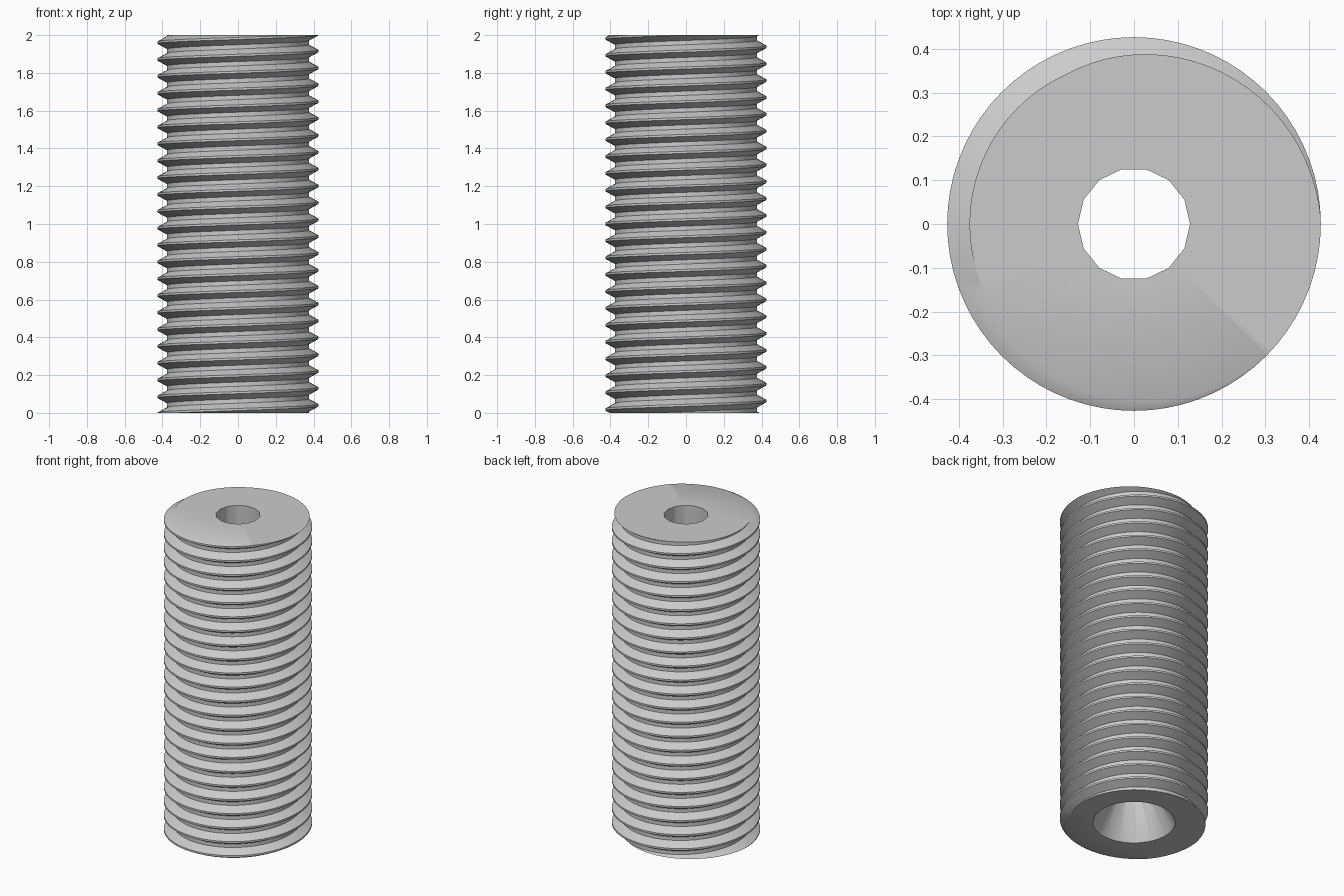
import bpy, bmesh
from math import pi, sin, cos, tau

if "Cube" in bpy.data.objects:
    bpy.data.objects.remove(bpy.data.objects["Cube"])

HEIGHT = 2.0
CREST, ROOT = 0.427, 0.376      # outer and inner thread radii
PITCH = 0.0893
TURNS = 25
START = HEIGHT - 24 * PITCH + PITCH / 18   # height of the lowest crest at angle 0
SEGMENTS = 72
BORE, BORE_SIDES = 0.128, 14
SINK, SINK_DEPTH = 0.237, 0.2   # countersink in the underside
BORE_STEPS = BORE_SIDES * 4

# Single steel material
steel = bpy.data.materials.new("steel grey")
steel.use_nodes = True
colour = (0.6, 0.6, 0.6, 1)
steel.diffuse_color = colour
steel.node_tree.nodes["Principled BSDF"].inputs["Base Color"].default_value = colour

bm = bmesh.new()


def point(radius, angle, z):
    return bm.verts.new((radius * cos(angle), radius * sin(angle), z))


# Helical thread: flat crest, flank, flat root, flank, stacked turn by turn
profile = [(CREST, -1 / 16), (CREST, 1 / 16), (ROOT, 3 / 8), (ROOT, 5 / 8)]
columns = []
for i in range(SEGMENTS):
    turn = i / SEGMENTS
    columns.append([point(r, turn * tau, START + PITCH * (turn + k - 2 + dz))
                    for k in range(TURNS + 4) for r, dz in profile])
step = len(profile)
columns.append(columns[0][step:])      # the last column meets the first, one turn up
for a, b in zip(columns, columns[1:]):
    for j in range(min(len(a), len(b)) - 1):
        bm.faces.new((a[j], b[j], b[j + 1], a[j + 1]))

# Cut the thread square at both ends
for z, up in ((0, -1), (HEIGHT, 1)):
    bmesh.ops.bisect_plane(bm, geom=bm.verts[:] + bm.edges[:] + bm.faces[:], dist=1e-5,
                           plane_co=(0, 0, z), plane_no=(0, 0, up), clear_outer=True)

# Faceted bore opening into a conical countersink
rings = []
for i in range(BORE_STEPS):
    angle = i * tau / BORE_STEPS
    half = pi / BORE_SIDES
    r = BORE * cos(half) / cos(angle % (2 * half) - half)
    meet = SINK_DEPTH * (SINK - r) / (SINK - BORE)
    rings.append([point(SINK, angle, 0), point(r, angle, meet), point(r, angle, HEIGHT)])
for a, b in zip(rings, rings[1:] + rings[:1]):
    for j in range(2):
        bm.faces.new((a[j], a[j + 1], b[j + 1], b[j]))

# Flat end faces between thread and bore
for z in (0, HEIGHT):
    rim = [e for e in bm.edges if e.is_boundary
           and all(abs(v.co.z - z) < 1e-4 for v in e.verts)]
    bmesh.ops.triangle_fill(bm, edges=rim, use_beauty=True)

bmesh.ops.recalc_face_normals(bm, faces=bm.faces)
mesh = bpy.data.meshes.new("threaded_rod")
bm.to_mesh(mesh)
bm.free()
mesh.materials.append(steel)
rod = bpy.data.objects.new("threaded_rod", mesh)
bpy.context.collection.objects.link(rod)

bpy.ops.object.select_all(action='DESELECT')
rod.select_set(True)
bpy.context.view_layer.objects.active = rod
bpy.ops.object.shade_smooth_by_angle(angle=pi / 6)
